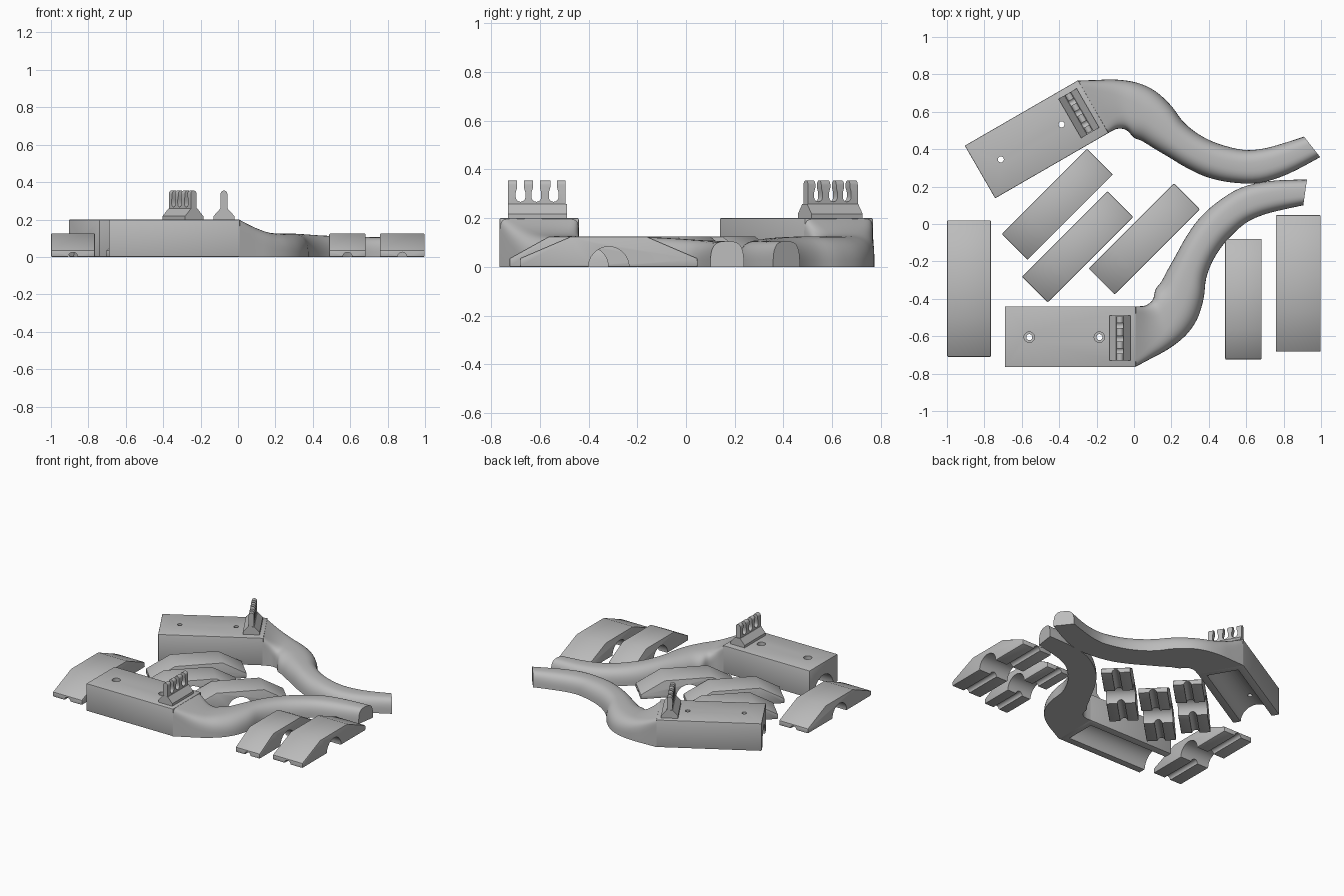
import bpy, bmesh, math
from mathutils import Matrix, Vector

if "Cube" in bpy.data.objects:
    bpy.data.objects.remove(bpy.data.objects["Cube"])

grey = bpy.data.materials.new("plain grey")
grey.diffuse_color = (0.5, 0.5, 0.5, 1)
grey.use_nodes = True
grey.node_tree.nodes["Principled BSDF"].inputs["Base Color"].default_value = grey.diffuse_color


def to_object(name, bm, matrix=Matrix(), smooth=True, bevel=0):
    """Turn a bmesh into a named, placed object."""
    bmesh.ops.recalc_face_normals(bm, faces=bm.faces)
    me = bpy.data.meshes.new(name)
    bm.to_mesh(me)
    bm.free()
    me.materials.append(grey)
    ob = bpy.data.objects.new(name, me)
    bpy.context.collection.objects.link(ob)
    bpy.context.view_layer.objects.active = ob
    for o in bpy.context.selected_objects:
        o.select_set(False)
    ob.select_set(True)
    if bevel:
        m = ob.modifiers.new("edge", 'BEVEL')
        m.width, m.segments, m.limit_method = bevel, 2, 'ANGLE'
        bpy.ops.object.modifier_apply(modifier="edge")
    return ob


def place(ob, matrix):
    ob.data.transform(matrix)
    if matrix.determinant() < 0:
        ob.data.flip_normals()
    bpy.context.view_layer.objects.active = ob
    for o in bpy.context.selected_objects:
        o.select_set(False)
    ob.select_set(True)
    bpy.ops.object.shade_smooth_by_angle(angle=math.radians(30))


def rod(radius, depth, centre, axis):
    """Cutter cylinder along x, y or z."""
    bm = bmesh.new()
    rot = {'x': Matrix.Rotation(math.pi / 2, 4, 'Y'),
           'y': Matrix.Rotation(math.pi / 2, 4, 'X'), 'z': Matrix()}[axis]
    bmesh.ops.create_cone(bm, cap_ends=True, segments=48, radius1=radius, radius2=radius,
                          depth=depth, matrix=Matrix.Translation(centre) @ rot)
    return to_object("cutter", bm)


def cut(ob, cutters):
    bpy.context.view_layer.objects.active = ob
    for c in cutters:
        m = ob.modifiers.new("cut", 'BOOLEAN')
        m.operation, m.object, m.solver = 'DIFFERENCE', c, 'EXACT'
        bpy.ops.object.modifier_apply(modifier="cut")
        bpy.data.objects.remove(c)


def prism(points, depth, frame):
    """Extrude a 2D outline symmetrically; frame(a, b, d) gives 3D."""
    bm = bmesh.new()
    ends = [[bm.verts.new(frame(a, b, d)) for a, b in points] for d in (-depth / 2, depth / 2)]
    n = len(points)
    bm.faces.new(ends[0])
    bm.faces.new(ends[1][::-1])
    for i in range(n):
        j = (i + 1) % n
        bm.faces.new((ends[0][i], ends[0][j], ends[1][j], ends[1][i]))
    return bm


# Arched pads with a cross groove and a thin cord channel beneath
def pad(name, x, y, angle, width, length, flat):
    a, b = length / 2, flat / 2
    outline = [(-a, 0), (-a, 0.035), (-b, 0.125), (b, 0.125), (a, 0.035), (a, 0)]
    ob = to_object(name, prism(outline, width, lambda p, q, d: (d, p, q)), bevel=0.006)
    cut(ob, [rod(0.083, 1, (0, 0, 0), 'x'), rod(0.025, 2, (0, 0, 0), 'y')])
    place(ob, Matrix.Translation((x, y, 0)) @ Matrix.Rotation(math.radians(angle), 4, 'Z'))


pad("large_pad_left", -0.882, -0.345, 0, 0.235, 0.73, 0.31)
pad("large_pad_right", 0.878, -0.317, 0, 0.24, 0.73, 0.31)
pad("small_pad_right", 0.585, -0.402, 0, 0.195, 0.645, 0.32)
for i, (x, y) in enumerate([(-0.41, 0.105), (-0.302, -0.122), (0.055, -0.08)]):
    pad(f"small_pad_diagonal_{i + 1}", x, y, -45, 0.195, 0.645, 0.32)

# Arm stations: left edge x, y; right edge x, y; height; squareness
STATIONS = [
    (0.005, -0.44, 0.005, -0.765, 0.2, 14),
    (0.06, -0.436, 0.09, -0.72, 0.16, 7),
    (0.10, -0.405, 0.185, -0.668, 0.132, 4),
    (0.115, -0.35, 0.275, -0.597, 0.126, 3),
    (0.145, -0.31, 0.337, -0.51, 0.125, 2.6),
    (0.18, -0.245, 0.372, -0.40, 0.125, 2.6),
    (0.225, -0.165, 0.386, -0.29, 0.124, 2.6),
    (0.275, -0.075, 0.425, -0.19, 0.121, 2.6),
    (0.345, 0.025, 0.49, -0.095, 0.116, 2.6),
    (0.44, 0.113, 0.59, 0.0, 0.11, 2.8),
    (0.57, 0.193, 0.68, 0.045, 0.107, 3),
    (0.73, 0.23, 0.78, 0.073, 0.105, 3),
    (0.925, 0.238, 0.905, 0.1, 0.105, 3.2)]


def spline(stations, steps):
    pts = [Vector(s) for s in stations]
    out = []
    for i in range(len(pts) - 1):
        p0, p1, p2, p3 = pts[max(i - 1, 0)], pts[i], pts[i + 1], pts[min(i + 2, len(pts) - 1)]
        for k in range(steps):
            t = k / steps
            out.append(0.5 * (2 * p1 + (p2 - p0) * t + (2 * p0 - 5 * p1 + 4 * p2 - p3) * t * t
                              + (3 * p1 - p0 - 3 * p2 + p3) * t ** 3))
    return out + [pts[-1]]


def arm():
    bm, rings, n = bmesh.new(), [], 24
    for lx, ly, rx, ry, h, e in spline(STATIONS, 4):
        ring = []
        for k in range(n + 1):
            a = math.pi * k / n
            c, s = math.cos(a), math.sin(a)
            u = 0.5 + 0.5 * math.copysign(abs(c) ** (2 / e), c)
            z = h * max(s, 0) ** (2 / e) if 0 < k < n else 0
            ring.append(bm.verts.new((lx + (rx - lx) * u, ly + (ry - ly) * u, z)))
        rings.append(ring)
    for p, q in zip(rings, rings[1:]):
        for k in range(n + 1):
            j = (k + 1) % (n + 1)
            bm.faces.new((p[k], p[j], q[j], q[k]))
    bm.faces.new(rings[0])
    bm.faces.new(rings[-1][::-1])
    return to_object("curved_arm", bm)


def block(recess):
    # Mounting block with a round trough below and two screw holes
    bm = bmesh.new()
    bmesh.ops.create_cube(bm, size=1, matrix=Matrix.Translation((-0.34, -0.6025, 0.1))
                          @ Matrix.Diagonal((0.7, 0.325, 0.2, 1)))
    ob = to_object("mounting_block", bm, bevel=0.005)
    cutters = [rod(0.11, 0.7, (-0.39, -0.6025, 0), 'x')]
    for x in (-0.56, -0.185):
        cutters.append(rod(0.016, 1, (x, -0.605, 0), 'z'))
        if recess:
            cutters.append(rod(0.028, 0.1, (x, -0.605, 0.21), 'z'))
    cut(ob, cutters)
    return ob


def comb_base():
    outline = [(-0.056, 0.195), (-0.056, 0.218), (-0.02, 0.258), (0.02, 0.258),
               (0.056, 0.218), (0.056, 0.195)]
    return to_object("comb_base", prism(outline, 0.242,
                                        lambda p, q, d: (-0.075 + p, -0.61 + d, q)))


def comb_teeth():
    # Upright plate with rounded top, split by round-bottomed slots
    outline = [(-0.018, 0.25), (-0.018, 0.337)]
    outline += [(-0.018 * math.cos(a), 0.337 + 0.018 * math.sin(a))
                for a in [math.pi * k / 8 for k in range(1, 8)]]
    outline += [(0.018, 0.337), (0.018, 0.25)]
    ob = to_object("comb_teeth", prism(outline, 0.236,
                                       lambda p, q, d: (-0.075 + p, -0.612 + d, q)))
    cutters = []
    for y in (-0.679, -0.614, -0.543):
        slot = [(-0.014, 0.4), (-0.014, 0.325), (-0.02, 0.305)]
        slot += [(-0.02 * math.cos(a), 0.287 - 0.02 * math.sin(a))
                 for a in [math.pi * k / 10 for k in range(11)]]
        slot += [(0.02, 0.305), (0.014, 0.325), (0.014, 0.4)]
        cutters.append(to_object("cutter", prism(slot, 0.2,
                                                 lambda p, q, d: (-0.075 + d, y + p, q))))
    cut(ob, cutters)
    return ob


# Front assembly, and its mirrored twin turned 30 degrees at the back
twin = (Matrix.Translation((-0.8235, 0.278, 0)) @ Matrix.Rotation(math.radians(30), 4, 'Z')
        @ Matrix.Diagonal((1, -1, 1, 1)) @ Matrix.Translation((0.69, 0.6025, 0)))
for side, matrix in (("front", Matrix()), ("back", twin)):
    for ob in (block(side == "front"), arm(), comb_base(), comb_teeth()):
        ob.name = f"{side}_{ob.name}"
        place(ob, matrix)
